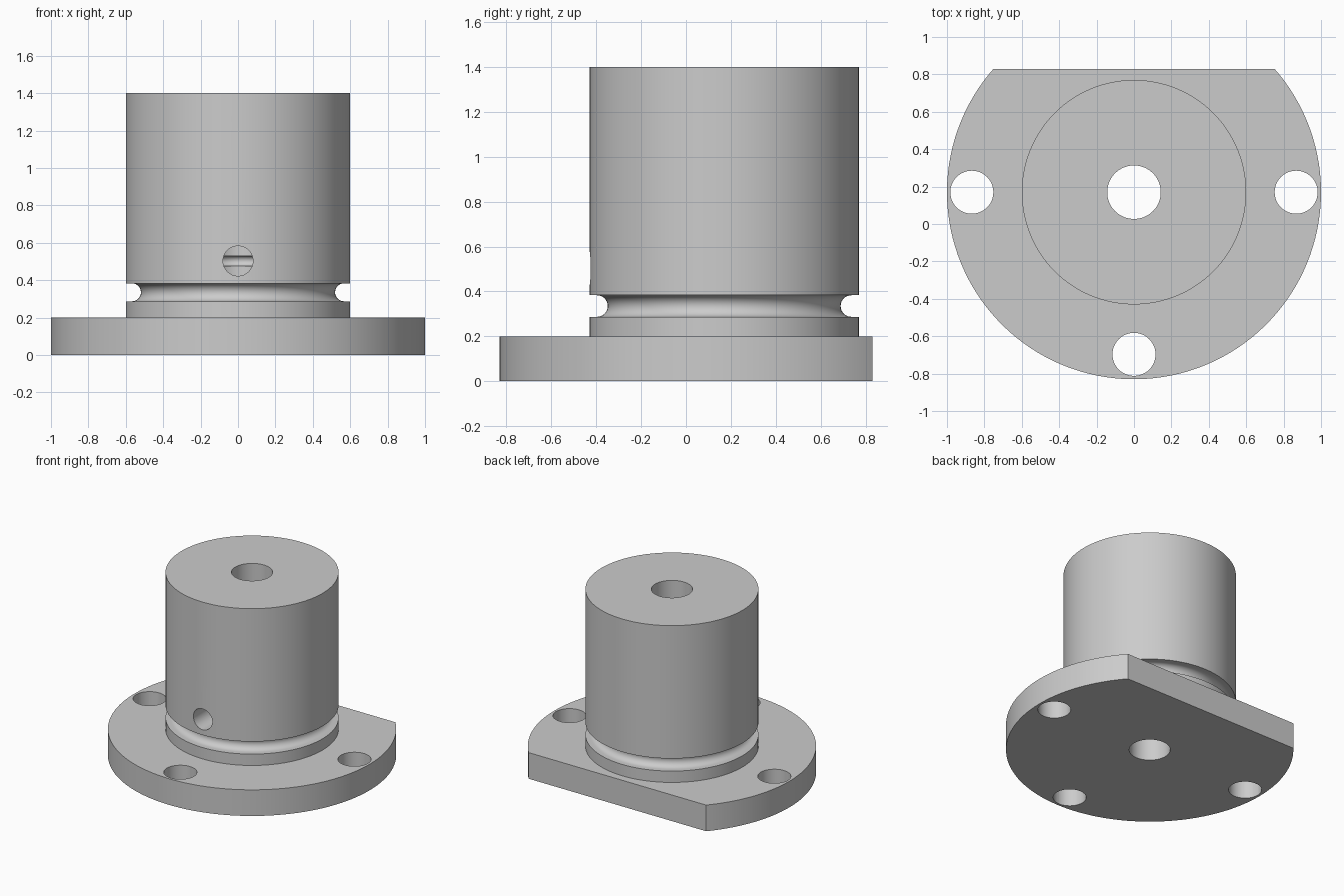
import bpy, bmesh
from math import pi, sin, cos, radians
from mathutils import Matrix, Vector

if "Cube" in bpy.data.objects:
    bpy.data.objects.remove(bpy.data.objects["Cube"])

AXIS_Y = 0.17          # turning axis sits behind the origin
SEGMENTS = 128


def make_object(name, bm):
    mesh = bpy.data.meshes.new(name)
    bmesh.ops.recalc_face_normals(bm, faces=bm.faces)
    bm.to_mesh(mesh)
    bm.free()
    obj = bpy.data.objects.new(name, mesh)
    bpy.context.collection.objects.link(obj)
    return obj


def arc(r, z, radius, start, end, steps=14):
    return [(r + radius * cos(start + (end - start) * i / steps),
             z + radius * sin(start + (end - start) * i / steps))
            for i in range(steps + 1)]


def lathe(name, profile):
    bm = bmesh.new()
    verts = [bm.verts.new((r, AXIS_Y, z)) for r, z in profile]
    edges = [bm.edges.new((verts[i - 1], verts[i])) for i in range(len(verts))]
    bmesh.ops.spin(bm, geom=verts + edges, cent=(0, AXIS_Y, 0), axis=(0, 0, 1),
                   angle=2 * pi, steps=SEGMENTS, use_duplicate=False)
    bmesh.ops.remove_doubles(bm, verts=bm.verts, dist=1e-5)
    return make_object(name, bm)


def cylinder_cutter(name, location, radius, depth, tilt=0):
    bm = bmesh.new()
    matrix = Matrix.Translation(Vector(location)) @ Matrix.Rotation(tilt, 4, 'X')
    bmesh.ops.create_cone(bm, cap_ends=True, segments=48, radius1=radius,
                          radius2=radius, depth=depth, matrix=matrix)
    return make_object(name, bm)


# Turned body: flange, neck, outer seal groove, barrel, bore with inner groove
profile = [(0.143, 0), (1, 0), (1, 0.2), (0.6, 0.2), (0.6, 0.287)]
profile += arc(0.567, 0.335, 0.048, 1.5 * pi, 0.5 * pi)
profile += [(0.6, 0.383), (0.6, 1.4), (0.143, 1.4)]
profile += arc(0.143, 0.503, 0.027, 0.5 * pi, -0.5 * pi)
body = lathe("flanged_bushing", profile)

# Flange bolt holes
cutters = [cylinder_cutter("bolt_hole_cutter", (x, y, 0.1), 0.115, 0.5)
           for x, y in ((-0.867, AXIS_Y), (0.867, AXIS_Y), (0, AXIS_Y - 0.867))]
for cutter in cutters:
    # keep clear of the barrel and pass through the flange only
    cutter.location.z = 0

# Radial port from the front into the bore
cutters.append(cylinder_cutter("port_cutter", (0, -0.32, 0.503), 0.08, 0.8, pi / 2))

# Flat on the back of the flange
bm = bmesh.new()
bmesh.ops.create_cube(bm, size=1, matrix=Matrix.Translation((0, 1.33, 0.1)) @
                      Matrix.Diagonal((3, 1, 1, 1)))
cutters.append(make_object("flat_cutter", bm))

bpy.context.view_layer.objects.active = body
body.select_set(True)
for cutter in cutters:
    cutter.hide_render = True
    mod = body.modifiers.new("cut", 'BOOLEAN')
    mod.operation = 'DIFFERENCE'
    mod.solver = 'EXACT'
    mod.object = cutter
    bpy.ops.object.modifier_apply(modifier=mod.name)
for cutter in cutters:
    bpy.data.objects.remove(cutter)

bpy.ops.object.shade_smooth_by_angle(angle=radians(30))
